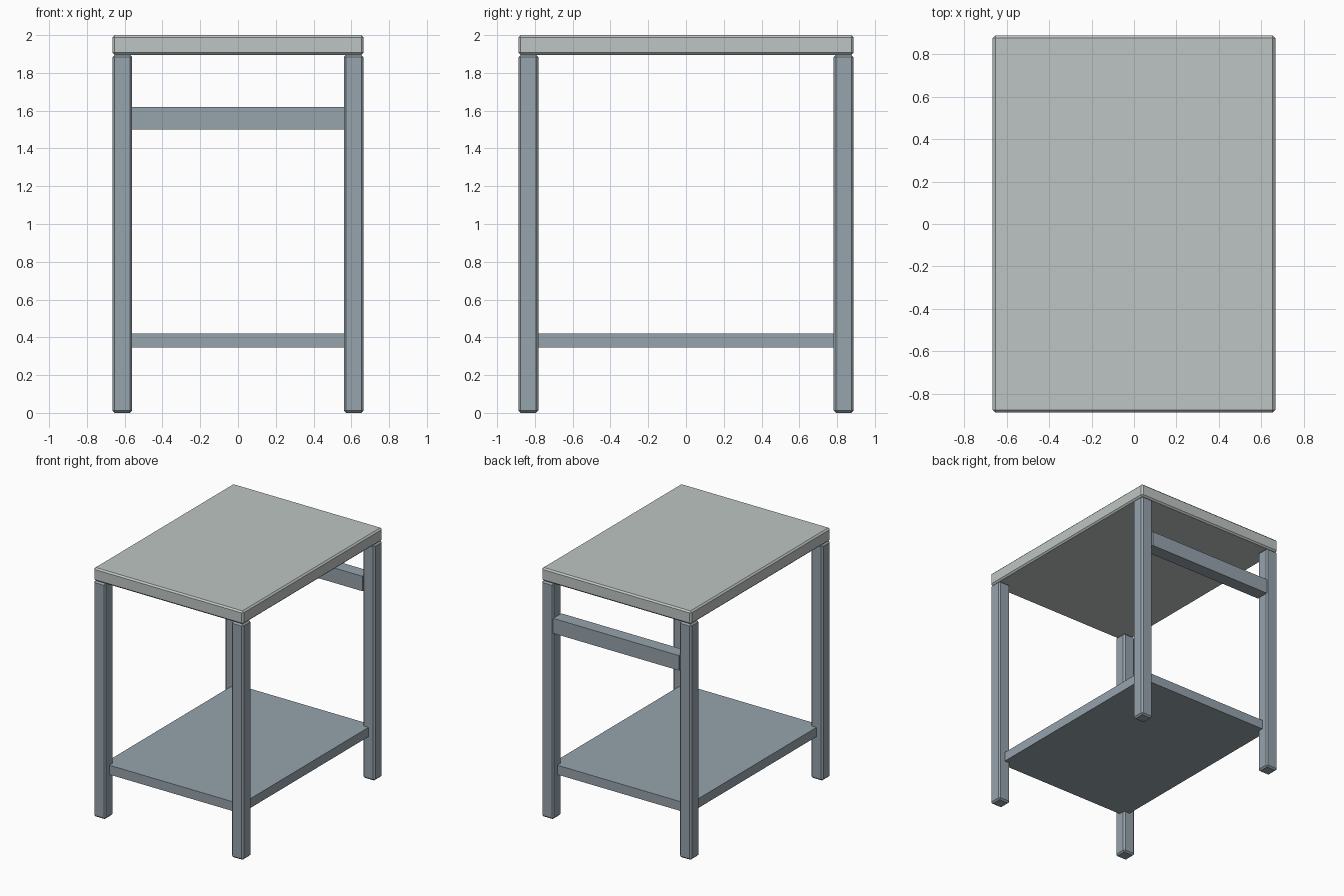
import bpy

if "Cube" in bpy.data.objects:
    bpy.data.objects.remove(bpy.data.objects["Cube"])


def material(name, rgb):
    m = bpy.data.materials.new(name)
    m.diffuse_color = (*rgb, 1)
    m.use_nodes = True
    m.node_tree.nodes["Principled BSDF"].inputs["Base Color"].default_value = m.diffuse_color
    return m


top_grey = material("light grey", (0.515, 0.558, 0.546))
frame_grey = material("blue grey", (0.305, 0.366, 0.413))


def box(name, lo, hi, mat, bevel=0.0):
    """Box between two corners, with optional small chamfers."""
    bpy.ops.mesh.primitive_cube_add(size=1, location=[(a + b) / 2 for a, b in zip(lo, hi)])
    ob = bpy.context.object
    ob.name = name
    ob.scale = [b - a for a, b in zip(lo, hi)]
    bpy.ops.object.transform_apply(location=False, rotation=False, scale=True)
    ob.data.materials.append(mat)
    if bevel:
        mod = ob.modifiers.new("chamfer", 'BEVEL')
        mod.width = bevel
        mod.segments = 1
    return ob


HX, HY = 0.665, 0.887   # half width and half depth
LEG = 0.105             # leg thickness
TOP_Z = 1.895           # underside of the table top

# Table top
box("table_top", (-HX, -HY, TOP_Z), (HX, HY, 2.0), top_grey, 0.012)

# Four corner legs
for sx, side in ((-1, "left"), (1, "right")):
    for sy, end in ((-1, "front"), (1, "back")):
        cx, cy = sx * (HX - LEG / 2), sy * (HY - LEG / 2)
        box(f"{end}_{side}_leg", (cx - LEG / 2, cy - LEG / 2, 0),
            (cx + LEG / 2, cy + LEG / 2, TOP_Z), frame_grey, 0.012)

# Low shelf, its edges running to the middle of the legs
box("shelf", (-HX + LEG / 2, -HY + LEG / 2, 0.345),
    (HX - LEG / 2, HY - LEG / 2, 0.42), frame_grey)

# Back rail between the rear legs
box("back_rail", (-HX + LEG, HY - LEG, 1.5), (HX - LEG, HY, 1.62), frame_grey)
